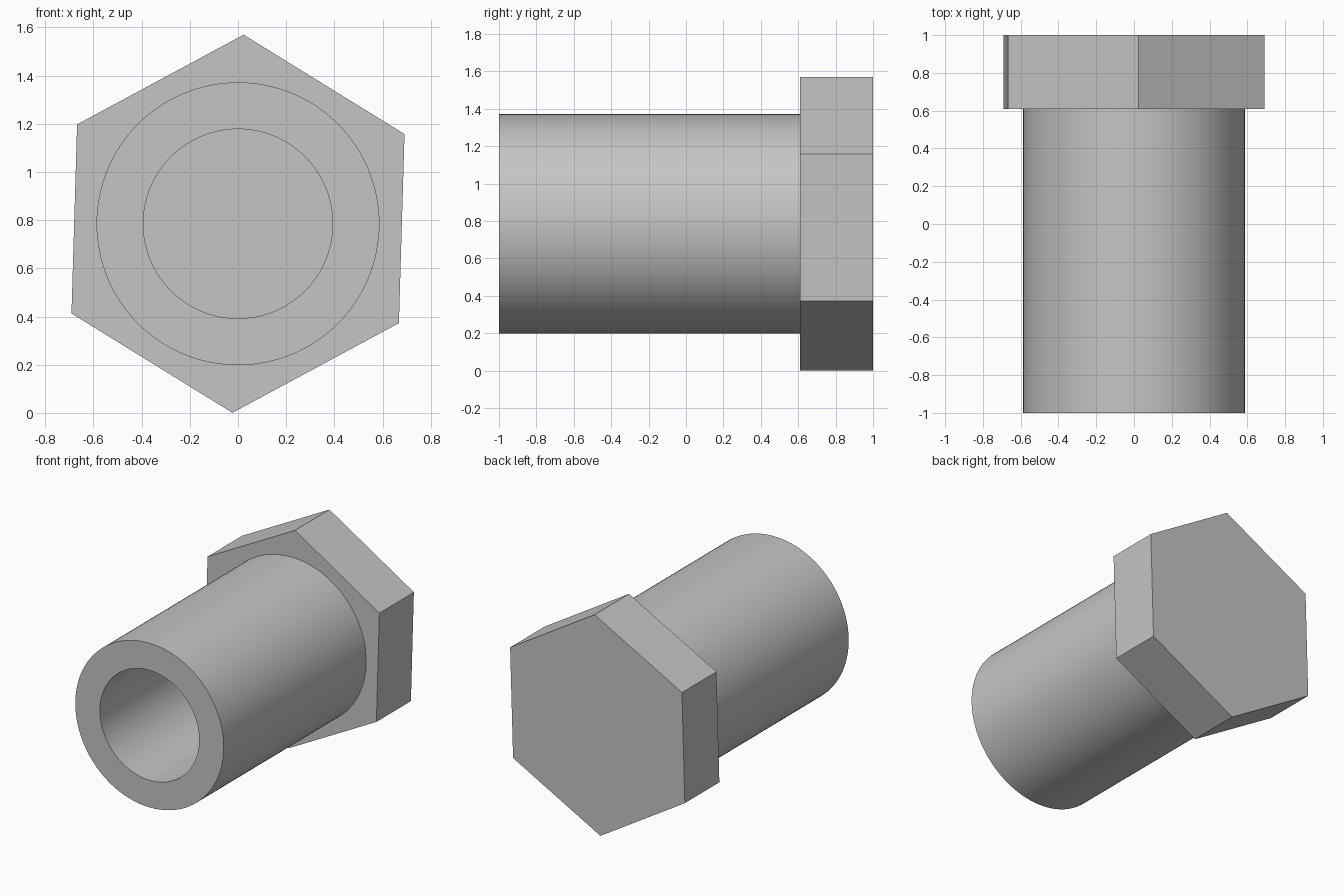
import bpy
import bmesh
import math
from mathutils import Matrix

if "Cube" in bpy.data.objects:
    bpy.data.objects.remove(bpy.data.objects["Cube"], do_unlink=True)

CENTRE_Z = 0.785
HEAD_FRONT = 0.61
SEGMENTS = 128

steel = bpy.data.materials.new("light_grey_steel")
colour = (0.56, 0.56, 0.56, 1)
steel.use_nodes = True
steel.diffuse_color = colour
steel.node_tree.nodes["Principled BSDF"].inputs["Base Color"].default_value = colour


def finish(name, bm):
    """Turn a bmesh into a named object with steel material."""
    bmesh.ops.recalc_face_normals(bm, faces=bm.faces)
    mesh = bpy.data.meshes.new(name)
    bm.to_mesh(mesh)
    bm.free()
    mesh.materials.append(steel)
    obj = bpy.data.objects.new(name, mesh)
    bpy.context.collection.objects.link(obj)
    return obj


# Hexagonal head, turned slightly about its axis
bm = bmesh.new()
bmesh.ops.create_cone(
    bm, cap_ends=True, segments=6, radius1=CENTRE_Z, radius2=CENTRE_Z,
    depth=1 - HEAD_FRONT)
# Put one corner at the top, then apply the small turn
corner = bm.verts[:][0].co
start = math.atan2(corner.y, corner.x)
bmesh.ops.rotate(bm, verts=bm.verts, cent=(0, 0, 0),
                 matrix=Matrix.Rotation(math.radians(90) - start, 3, "Z"))
bmesh.ops.rotate(bm, verts=bm.verts, cent=(0, 0, 0),
                 matrix=Matrix.Rotation(math.radians(90), 3, "X"))
bmesh.ops.rotate(bm, verts=bm.verts, cent=(0, 0, 0),
                 matrix=Matrix.Rotation(math.radians(1.7), 3, "Y"))
bmesh.ops.translate(bm, verts=bm.verts,
                    vec=(0, (1 + HEAD_FRONT) / 2, CENTRE_Z))
finish("hex_head", bm)

# Hollow shank: a U-shaped profile spun about the long axis, bore closed by the head
bm = bmesh.new()
profile = [(0.587, HEAD_FRONT), (0.587, -1), (0.393, -1), (0.393, HEAD_FRONT)]
verts = [bm.verts.new((r, y, CENTRE_Z)) for r, y in profile]
edges = [bm.edges.new(pair) for pair in zip(verts, verts[1:])]
bmesh.ops.spin(bm, geom=verts + edges, cent=(0, 0, CENTRE_Z), axis=(0, 1, 0),
               angle=math.tau, steps=SEGMENTS)
bmesh.ops.remove_doubles(bm, verts=bm.verts, dist=0.0001)
shank = finish("hollow_shank", bm)

bpy.ops.object.select_all(action="DESELECT")
shank.select_set(True)
bpy.context.view_layer.objects.active = shank
bpy.ops.object.shade_smooth_by_angle(angle=math.radians(30))
